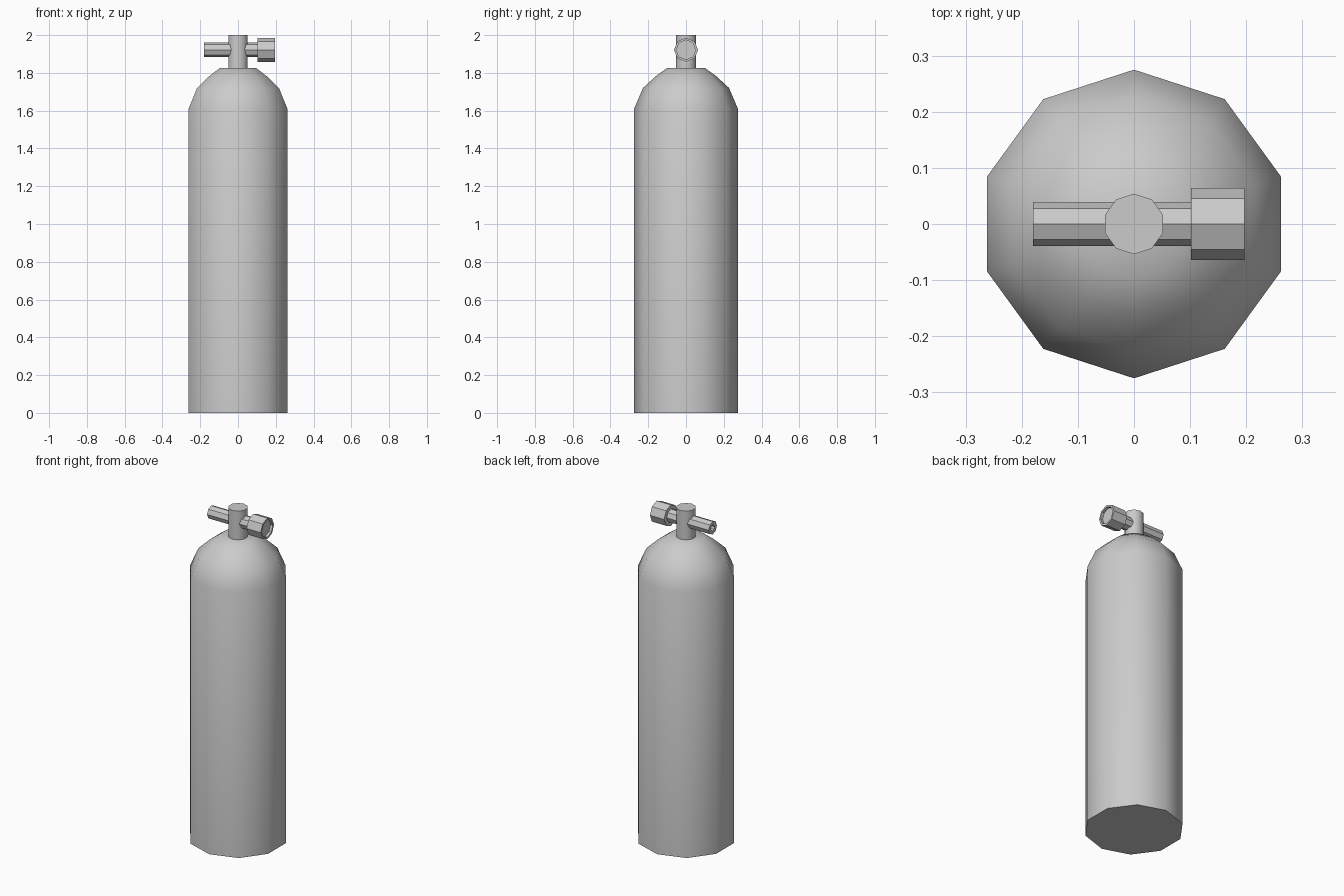
import bpy, bmesh
from math import sin, cos, pi, radians

if "Cube" in bpy.data.objects:
    bpy.data.objects.remove(bpy.data.objects["Cube"])


def lathe(name, profile, sides, smooth=None, along_x=False, z0=0.0):
    """Revolve (radius, height) rings into a closed solid, capped at both ends."""
    bm = bmesh.new()
    rings = []
    for r, h in profile:
        ring = []
        for i in range(sides):
            a = pi / 2 + 2 * pi * i / sides
            u, v = r * cos(a), r * sin(a)
            ring.append(bm.verts.new((h, u, v + z0) if along_x else (u, v, h)))
        rings.append(ring)
    for a, b in zip(rings, rings[1:]):
        for i in range(sides):
            j = (i + 1) % sides
            bm.faces.new((a[i], a[j], b[j], b[i]))
    bm.faces.new(rings[0][::-1])
    bm.faces.new(rings[-1])
    bmesh.ops.recalc_face_normals(bm, faces=bm.faces)
    mesh = bpy.data.meshes.new(name)
    bm.to_mesh(mesh)
    bm.free()
    obj = bpy.data.objects.new(name, mesh)
    bpy.context.collection.objects.link(obj)
    if smooth:
        bpy.ops.object.select_all(action='DESELECT')
        obj.select_set(True)
        bpy.context.view_layer.objects.active = obj
        bpy.ops.object.shade_smooth_by_angle(angle=radians(smooth))
    return obj


# Ten-sided cylinder body with a domed shoulder
lathe("tank_body", [(0.275, 0), (0.275, 1.61), (0.228, 1.72),
                    (0.161, 1.782), (0.1, 1.826)], 10, smooth=40)

# Upright valve stem
lathe("valve_stem", [(0.054, 1.81), (0.054, 2.0)], 10, smooth=40)

# Outlet pipe with a bored left end
VALVE_Z = 1.922
lathe("outlet_pipe", [(0.018, -0.15), (0.018, -0.18), (0.039, -0.18), (0.039, 0.11)],
      8, along_x=True, z0=VALVE_Z)

# Octagonal hand knob with a recessed outer face
lathe("valve_knob", [(0.064, 0.102), (0.064, 0.197), (0.052, 0.197), (0.052, 0.182)],
      8, along_x=True, z0=VALVE_Z)
